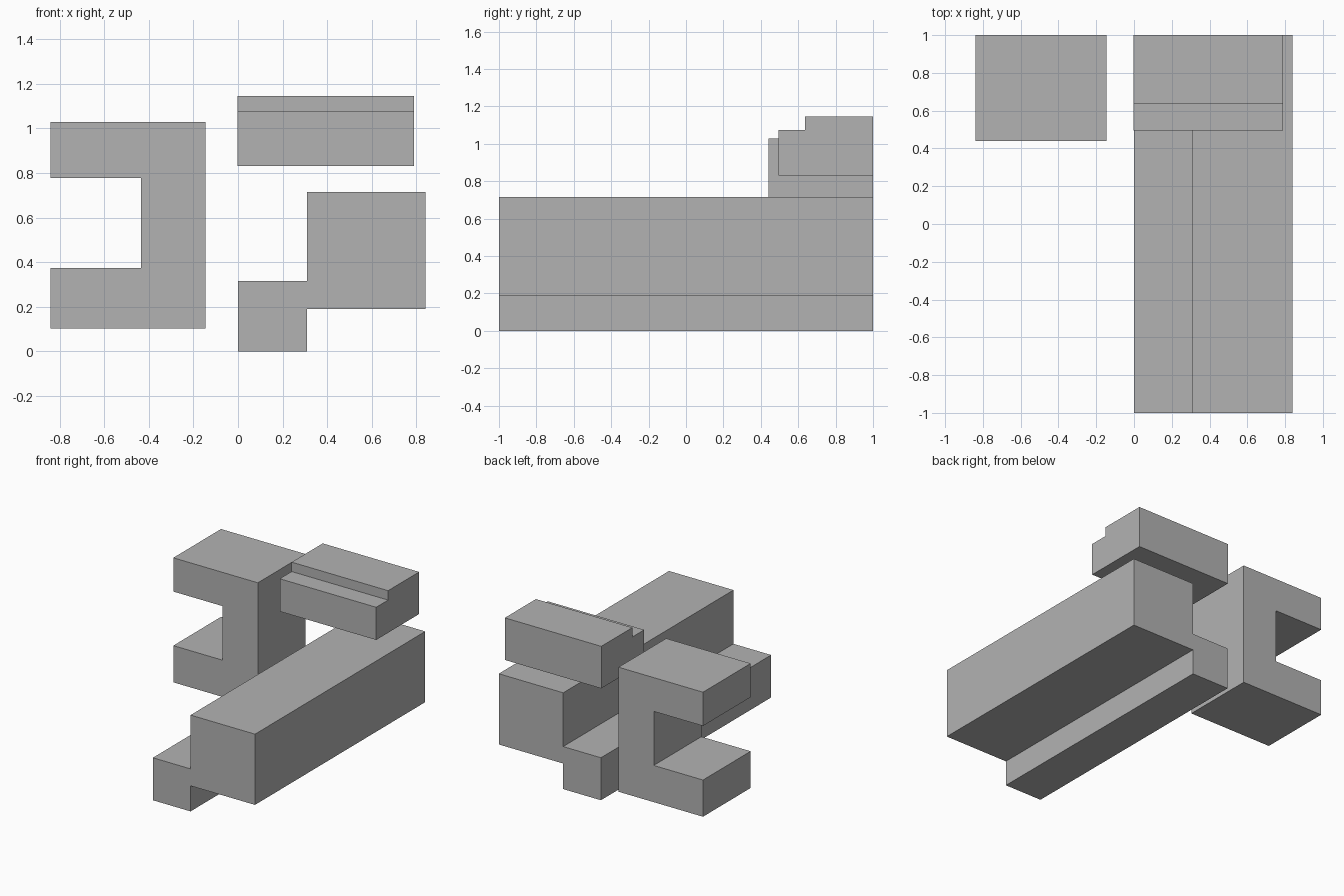
import bpy, bmesh
from mathutils import Vector

if "Cube" in bpy.data.objects:
    bpy.data.objects.remove(bpy.data.objects["Cube"], do_unlink=True)

# Single flat grey
grey = bpy.data.materials.new("light_grey")
grey.use_nodes = True
colour = (0.45, 0.45, 0.45, 1)
grey.diffuse_color = colour
grey.node_tree.nodes["Principled BSDF"].inputs["Base Color"].default_value = colour


def extrude_profile(name, points, direction):
    """Make a solid by extruding a closed 3D outline along a vector."""
    bm = bmesh.new()
    face = bm.faces.new([bm.verts.new(p) for p in points])
    result = bmesh.ops.extrude_face_region(bm, geom=[face], use_keep_orig=True)
    moved = [v for v in result["geom"] if isinstance(v, bmesh.types.BMVert)]
    bmesh.ops.translate(bm, verts=moved, vec=Vector(direction))
    bmesh.ops.recalc_face_normals(bm, faces=bm.faces)
    mesh = bpy.data.meshes.new(name)
    bm.to_mesh(mesh)
    bm.free()
    mesh.materials.append(grey)
    obj = bpy.data.objects.new(name, mesh)
    bpy.context.collection.objects.link(obj)
    return obj


def along_y(name, outline, y0, y1):
    return extrude_profile(name, [(x, y0, z) for x, z in outline], (0, y1 - y0, 0))


def along_x(name, outline, x0, x1):
    return extrude_profile(name, [(x0, y, z) for y, z in outline], (x1 - x0, 0, 0))


# Long beam with an offset lower ledge
along_y("long_beam", [
    (0, 0), (0.31, 0), (0.31, 0.19), (0.84, 0.19),
    (0.84, 0.716), (0.31, 0.716), (0.31, 0.316), (0, 0.316)], -1, 1)

# C-shaped bracket, open to the right
along_y("c_bracket", [
    (-0.84, 0.102), (-0.145, 0.102), (-0.145, 1.028), (-0.84, 1.028),
    (-0.84, 0.777), (-0.435, 0.777), (-0.435, 0.375), (-0.84, 0.375)], 0.44, 1)

# Floating block with a step along its front edge
along_x("stepped_block", [
    (0.495, 0.832), (1, 0.832), (1, 1.145),
    (0.635, 1.145), (0.635, 1.075), (0.495, 1.075)], -0.003, 0.79)
